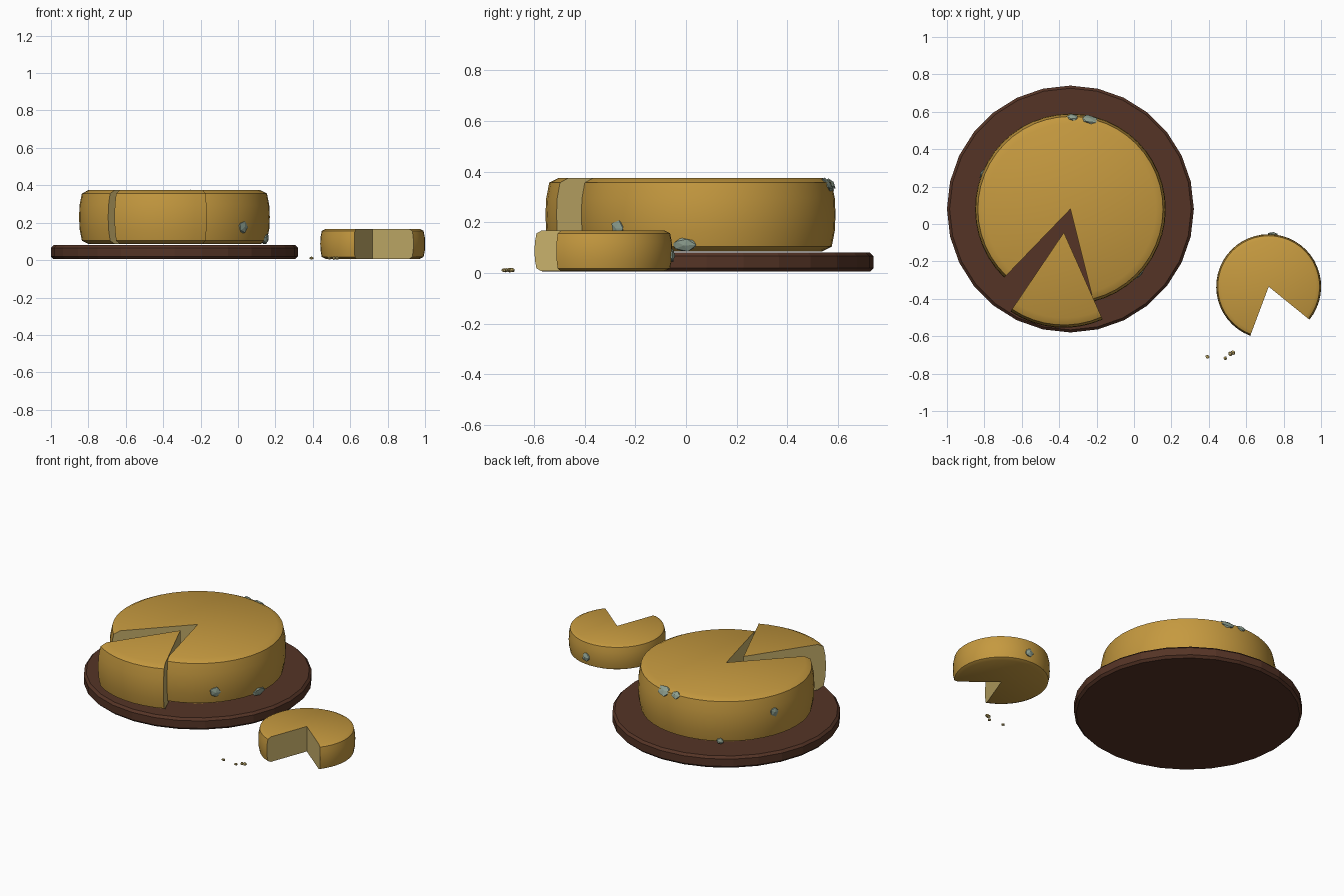
import bpy, bmesh, math, random
from mathutils import Vector, Matrix

random.seed(4)
cube = bpy.data.objects.get("Cube")
if cube:
    bpy.data.objects.remove(cube, do_unlink=True)


def material(name, rgb):
    mat = bpy.data.materials.new(name)
    mat.use_nodes = True
    colour = (*rgb, 1)
    mat.diffuse_color = colour
    bsdf = next(n for n in mat.node_tree.nodes if n.type == 'BSDF_PRINCIPLED')
    bsdf.inputs["Base Color"].default_value = colour
    return mat


RIND = material("golden rind", (0.56, 0.32, 0.05))
PASTE = material("pale cheese", (0.58, 0.44, 0.15))
WOOD = material("dark wood", (0.09, 0.034, 0.019))
MOLD = material("grey green mold", (0.27, 0.35, 0.28))


def finish(name, bm, mats, location, smooth_angle=None):
    bmesh.ops.recalc_face_normals(bm, faces=bm.faces)
    mesh = bpy.data.meshes.new(name)
    bm.to_mesh(mesh)
    bm.free()
    for mat in mats:
        mesh.materials.append(mat)
    if smooth_angle:
        mesh.shade_smooth()
        mesh.set_sharp_from_angle(angle=math.radians(smooth_angle))
    obj = bpy.data.objects.new(name, mesh)
    obj.location = location
    bpy.context.scene.collection.objects.link(obj)
    return obj


# Half profile of the full cheese as (radius, height)
PROFILE = [(0.458, 0.29), (0.495, 0.271), (0.507, 0.21), (0.51, 0.145),
           (0.507, 0.08), (0.495, 0.019), (0.458, 0)]


def cheese(name, location, start, end, scale=1.0):
    """Part of a cheese wheel swept between two angles, with cut faces."""
    bm = bmesh.new()
    top = bm.verts.new((0, 0, PROFILE[0][1] * scale))
    bottom = bm.verts.new((0, 0, 0))
    steps = max(4, round((end - start) / 7.5))
    rings = []
    for i in range(steps + 1):
        a = math.radians(start + (end - start) * i / steps)
        rings.append([bm.verts.new((r * scale * math.cos(a), r * scale * math.sin(a), z * scale))
                      for r, z in PROFILE])
    for a, b in zip(rings, rings[1:]):
        bm.faces.new((top, a[0], b[0]))
        bm.faces.new((bottom, b[-1], a[-1]))
        for k in range(len(PROFILE) - 1):
            bm.faces.new((a[k], a[k + 1], b[k + 1], b[k]))
    for ring in (rings[0], rings[-1]):
        bm.faces.new([top, *ring, bottom]).material_index = 1
    return finish(name, bm, (RIND, PASTE), location, 30)


def blob(name, location, size, normal, mat, jitter=0.15):
    """Small faceted lump whose thin axis points along the normal."""
    bm = bmesh.new()
    bmesh.ops.create_icosphere(bm, subdivisions=1, radius=1)
    for v in bm.verts:
        v.co *= 1 + random.uniform(-jitter, jitter)
    turn = Vector(normal).to_track_quat('Z', 'Y').to_matrix().to_4x4()
    bmesh.ops.transform(bm, matrix=turn @ Matrix.Diagonal((*size, 1)), verts=bm.verts)
    return finish(name, bm, (mat,), location)


# Round wooden board with softened rims
CENTRE = Vector((-0.34, 0.08, 0))
bm = bmesh.new()
bmesh.ops.create_cone(bm, cap_ends=True, segments=28, radius1=0.66, radius2=0.66, depth=0.075)
rims = [e for e in bm.edges if abs(e.verts[0].co.z - e.verts[1].co.z) < 0.001]
bmesh.ops.bevel(bm, geom=rims, offset=0.014, segments=1, affect='EDGES')
finish("board", bm, (WOOD,), CENTRE + Vector((0, 0, 0.0425)))

# Large wheel, the slice pulled out of it, and the small wheel beside the board
cheese("large_wheel", CENTRE + Vector((0, 0, 0.085)), -76, 226)
cheese("slice", (-0.375, -0.045, 0.085), 236, 294)
SMALL = Vector((0.72, -0.335, 0.007))
cheese("small_wheel", SMALL, -39, 249.5, 0.55)


# Mold patches: centre, radius, angle, height, width, length, upward tilt
def mold(name, centre, radius, angle, z, width, length, tilt=0.0):
    a = math.radians(angle)
    out = Vector((math.cos(a), math.sin(a), 0))
    spot = centre + out * radius
    spot.z = z
    blob(name, spot, (width, length, 0.014), out + Vector((0, 0, tilt)), MOLD)


mold("mold_rim_large", CENTRE, 0.487, 78, 0.35, 0.05, 0.036, 0.7)
mold("mold_rim_small", CENTRE, 0.49, 88.5, 0.35, 0.033, 0.026, 0.7)
mold("mold_front", CENTRE, 0.505, -43.5, 0.175, 0.036, 0.034)
mold("mold_side", CENTRE, 0.497, -10, 0.112, 0.05, 0.03, -0.3)
mold("mold_back", CENTRE, 0.506, 158, 0.26, 0.03, 0.032)
mold("mold_low", CENTRE, 0.497, 121, 0.105, 0.024, 0.022)
mold("mold_small_wheel", SMALL, 0.278, 85, 0.07, 0.028, 0.03)

# Crumbs
for i, (x, y, r) in enumerate([(0.393, -0.71, 0.012), (0.487, -0.718, 0.012),
                               (0.515, -0.695, 0.013), (0.53, -0.688, 0.014)]):
    blob(f"crumb_{i + 1}", (x, y, 0.011), (r, r * 0.85, r * 0.75), (0.2 * i, 0.1, 1), PASTE)
